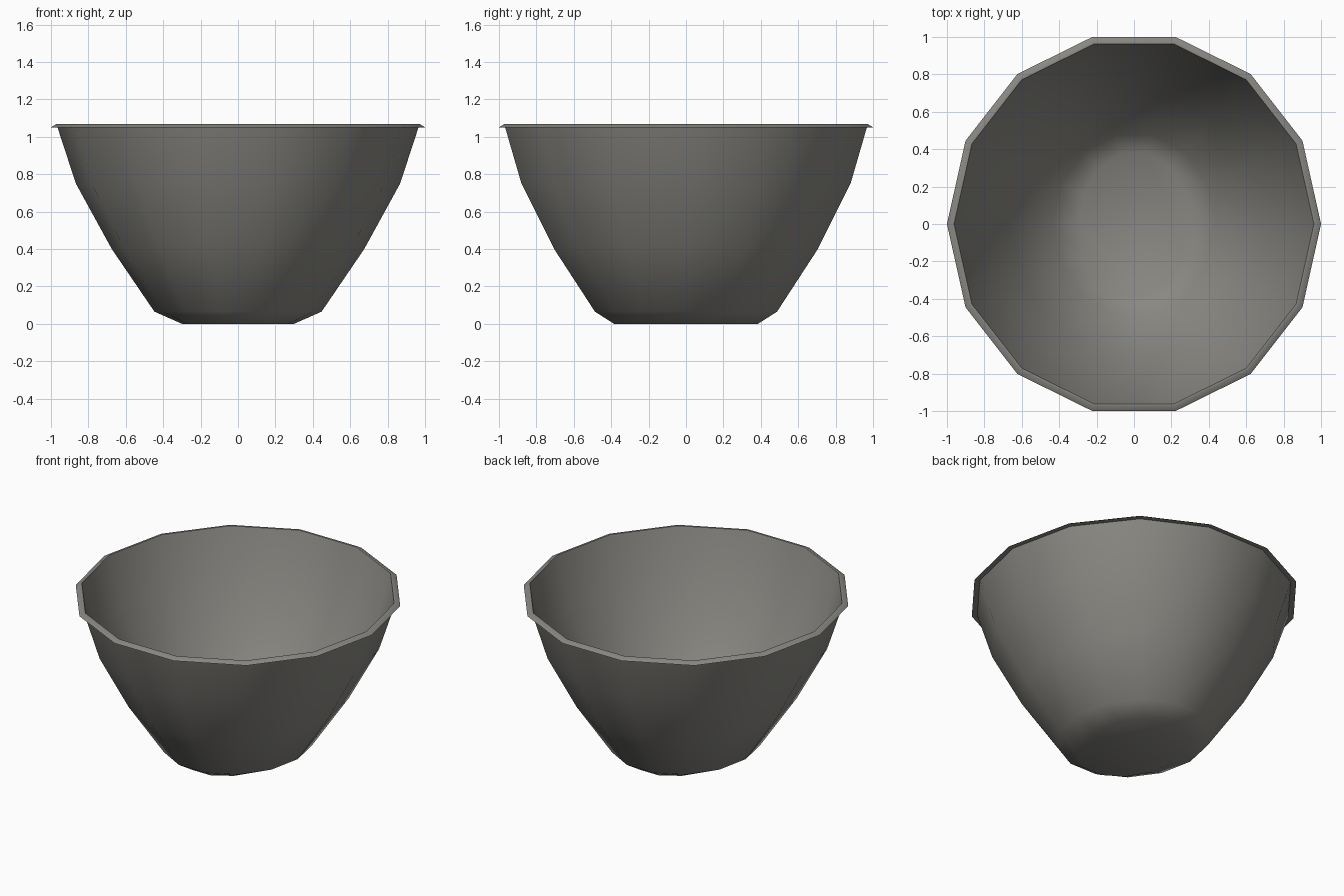
import bpy, bmesh, math

if "Cube" in bpy.data.objects:
    bpy.data.objects.remove(bpy.data.objects["Cube"])

SIDES = 14
YS = 1 / math.sin(math.radians(540 / 7))   # stretch so the flat front and back reach 1.0

# Rings as (x radius, y half-depth, z): outside from foot to lip, then inside back down
PROFILE = [
    (0.30, 0.385, 0.0), (0.447, 0.487, 0.065), (0.675, 0.705, 0.40),
    (0.867, 0.88, 0.75), (0.965, 0.967, 1.05), (1.0, 1.0, 1.05),
    (0.972, 0.972, 1.068), (0.962, 0.962, 1.066),
    (0.857, 0.87, 0.752), (0.665, 0.695, 0.403), (0.437, 0.477, 0.073),
    (0.295, 0.38, 0.01),
]

grey = bpy.data.materials.new("warm_grey")
grey.diffuse_color = (0.25, 0.245, 0.225, 1)
grey.use_nodes = True
grey.node_tree.nodes["Principled BSDF"].inputs["Base Color"].default_value = grey.diffuse_color

# Bowl
bm = bmesh.new()
rings = []
for rx, ry, z in PROFILE:
    rings.append([bm.verts.new((rx * math.cos(a), ry * YS * math.sin(a), z))
                  for a in (math.tau * i / SIDES for i in range(SIDES))])
for low, high in zip(rings, rings[1:]):
    for i in range(SIDES):
        j = (i + 1) % SIDES
        bm.faces.new((low[i], low[j], high[j], high[i]))
bm.faces.new(list(reversed(rings[0])))   # underside
bm.faces.new(rings[-1])                  # inner floor
mesh = bpy.data.meshes.new("bowl")
bm.to_mesh(mesh)
bm.free()
mesh.materials.append(grey)
bowl = bpy.data.objects.new("bowl", mesh)
bpy.context.collection.objects.link(bowl)

# Smooth walls, crisp lip
bpy.context.view_layer.objects.active = bowl
bowl.select_set(True)
bpy.ops.object.shade_smooth_by_angle(angle=math.radians(50))
